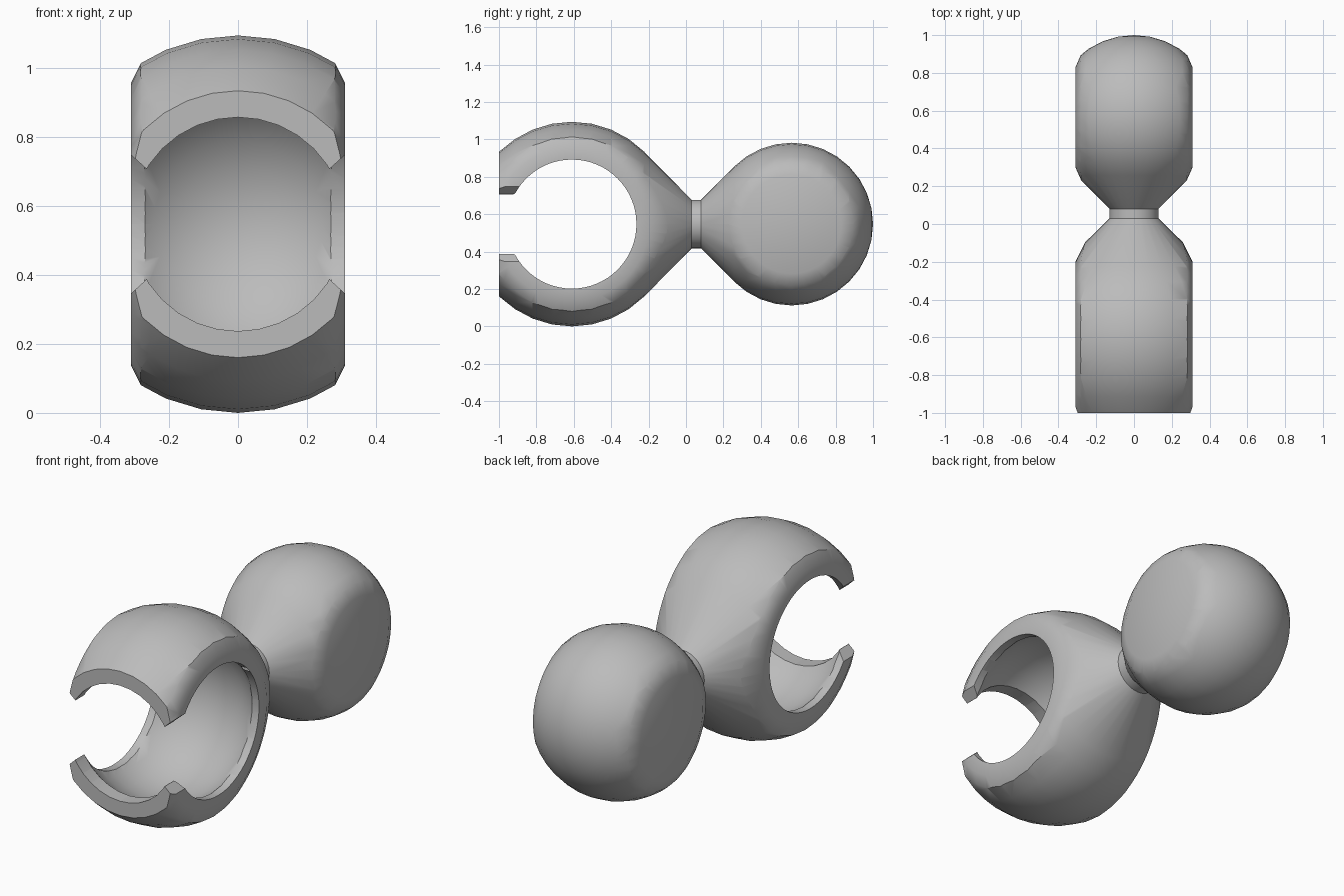
import bpy, bmesh
from math import sin, cos, pi, radians
from mathutils import Matrix, Vector

cube = bpy.data.objects.get("Cube")
if cube:
    bpy.data.objects.remove(cube)

Z = 0.547            # height of the common axis
SOCKET_Y, SOCKET_R, CAVITY_R = -0.61, 0.547, 0.44
BALL_Y, BALL_R = 0.565, 0.435
NECK_R = 0.13
SEGMENTS = 32

grey = bpy.data.materials.new("plastic_grey")
grey.use_nodes = True
colour = (0.5, 0.5, 0.5, 1)
grey.diffuse_color = colour
grey.node_tree.nodes["Principled BSDF"].inputs["Base Color"].default_value = colour


def make_object(name, bm):
    bmesh.ops.remove_doubles(bm, verts=bm.verts, dist=1e-5)
    bmesh.ops.recalc_face_normals(bm, faces=bm.faces)
    mesh = bpy.data.meshes.new(name)
    bm.to_mesh(mesh)
    bm.free()
    mesh.materials.append(grey)
    obj = bpy.data.objects.new(name, mesh)
    bpy.context.collection.objects.link(obj)
    return obj


def lathe(name, profile, axis, centre_y, steps=SEGMENTS):
    """Spin (distance along axis, radius) points about the x or y axis."""
    bm = bmesh.new()
    points = [(profile[0][0], 0), *profile, (profile[-1][0], 0)]
    verts = [bm.verts.new((a, r, 0) if axis == "x" else (0, a, r)) for a, r in points]
    edges = [bm.edges.new(pair) for pair in zip(verts, verts[1:])]
    direction = Vector((1, 0, 0)) if axis == "x" else Vector((0, 1, 0))
    bmesh.ops.spin(bm, geom=verts + edges, axis=direction, cent=(0, 0, 0),
                   steps=steps, angle=2 * pi)
    bmesh.ops.transform(bm, matrix=Matrix.Translation((0, centre_y, Z)), verts=bm.verts)
    return make_object(name, bm)


def arc(radius, start, end, count):
    angles = [radians(start + (end - start) * i / count) for i in range(count + 1)]
    return [(-radius * cos(a), radius * sin(a)) for a in angles]


def side_clip(name, centre_y, flat_r, full_r, reach):
    """Disc about x that flattens and chamfers both sides of a part."""
    slope = 0.03 / (full_r - flat_r)
    edge = 0.28 - slope * (reach - full_r)
    return lathe(name, [(-0.31, flat_r), (-edge, reach), (edge, reach), (0.31, flat_r)],
                 "x", centre_y, 64)


def prism(name, outline, y0, y1):
    """Extrude an (x, z) outline along y."""
    bm = bmesh.new()
    face = bm.faces.new([bm.verts.new((x, y0, Z + z)) for x, z in outline])
    new = bmesh.ops.extrude_face_region(bm, geom=[face])["geom"]
    moved = [v for v in new if isinstance(v, bmesh.types.BMVert)]
    bmesh.ops.translate(bm, vec=(0, y1 - y0, 0), verts=moved)
    return make_object(name, bm)


def carve(obj, cutters):
    """Apply the boolean cutters in order, then remove them."""
    for cutter, operation in cutters:
        cutter.hide_render = True
        mod = obj.modifiers.new("carve", "BOOLEAN")
        mod.object, mod.operation, mod.solver = cutter, operation, "EXACT"
    graph = bpy.context.evaluated_depsgraph_get()
    mesh = bpy.data.meshes.new_from_object(obj.evaluated_get(graph))
    obj.modifiers.clear()
    obj.data = mesh
    for cutter, _ in cutters:
        bpy.data.objects.remove(cutter)


# Socket: teardrop shell, open at the front and at both sides
neck_start = 0.03 - SOCKET_Y
body = arc(SOCKET_R, 45, 135, 8)
socket = lathe("socket", [(-0.39, body[0][1])] + body[1:] + [(neck_start, NECK_R)],
               "y", SOCKET_Y)
cuts = [
    (side_clip("socket_clip", SOCKET_Y, 0.41, 0.47, 0.7), "INTERSECT"),
    (lathe("cavity", arc(CAVITY_R, 0, 180, 16), "y", SOCKET_Y), "DIFFERENCE"),
    (lathe("side_hole", [(-0.5, 0.345), (0.5, 0.345)], "x", SOCKET_Y, 64), "DIFFERENCE"),
    (lathe("mouth", [(-0.6, 0.31), (-0.2, 0.31)], "y", SOCKET_Y), "DIFFERENCE"),
]
for s in (-1, 1):
    outline = [(0.265 * s, -0.16), (0.37 * s, -0.255), (0.37 * s, 0.255), (0.265 * s, 0.16)]
    cuts.append((prism("tip_bevel", outline, -1.2, -0.8), "DIFFERENCE"))
carve(socket, cuts)

# Ball: cone blending into a sphere, flattened at both sides
ball = lathe("ball", [(0.08 - BALL_Y, NECK_R)] + arc(BALL_R, 45, 180, 12), "y", BALL_Y)
carve(ball, [(side_clip("ball_clip", BALL_Y, 0.265, 0.333, 0.55), "INTERSECT")])

# Short collar joining the two
neck = lathe("neck", [(0.025, NECK_R), (0.085, NECK_R)], "y", 0)

for obj in (socket, ball, neck):
    bpy.ops.object.select_all(action="DESELECT")
    obj.select_set(True)
    bpy.context.view_layer.objects.active = obj
    bpy.ops.object.shade_smooth_by_angle(angle=radians(35))
